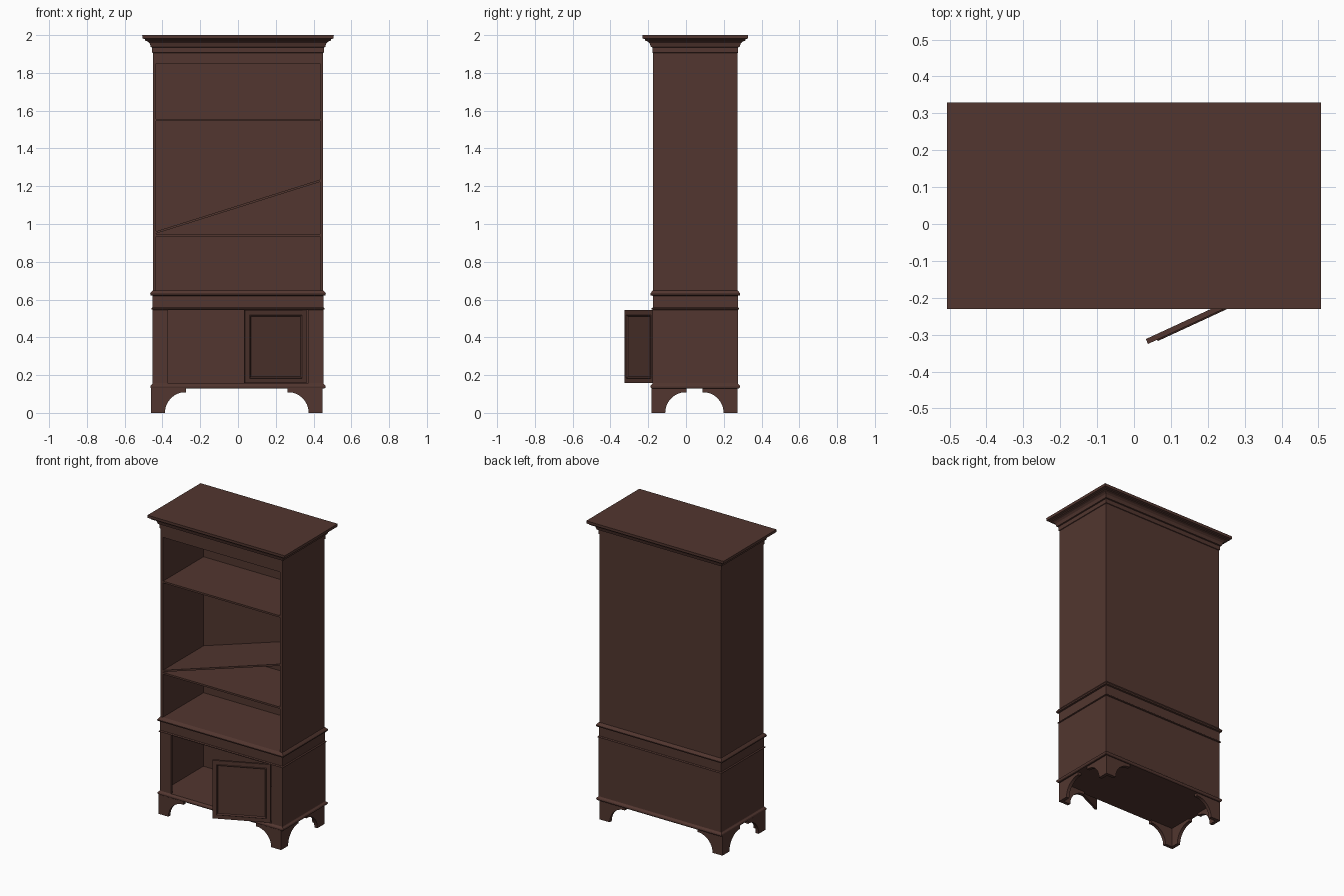
import bpy, bmesh, math
from mathutils import Matrix, Vector

if "Cube" in bpy.data.objects:
    bpy.data.objects.remove(bpy.data.objects["Cube"])

wood = bpy.data.materials.new("dark brown wood")
wood.diffuse_color = (0.085, 0.037, 0.029, 1)
wood.use_nodes = True
wood.node_tree.nodes["Principled BSDF"].inputs["Base Color"].default_value = wood.diffuse_color
CY = 0.049                      # cabinet centre in depth (open door sticks out in front)
HX, HY = 0.45, 0.223            # half size of the upper body


def finish(name, bm):
    bmesh.ops.recalc_face_normals(bm, faces=bm.faces)
    me = bpy.data.meshes.new(name)
    bm.to_mesh(me)
    bm.free()
    me.materials.append(wood)
    ob = bpy.data.objects.new(name, me)
    bpy.context.collection.objects.link(ob)
    return ob


def add_box(bm, x0, x1, y0, y1, z0, z1):
    m = Matrix.Translation(((x0 + x1) / 2, (y0 + y1) / 2, (z0 + z1) / 2)) @ \
        Matrix.Diagonal((x1 - x0, y1 - y0, z1 - z0, 1))
    return bmesh.ops.create_cube(bm, size=1, matrix=m)["verts"]


def box(name, *dims):
    bm = bmesh.new()
    add_box(bm, *dims)
    return finish(name, bm)


def moulding(name, profile):
    """Loft rectangles around the cabinet; profile = (outward offset, z)."""
    bm = bmesh.new()
    rings = [[bm.verts.new((sx * (HX + o), CY + sy * (HY + o), z))
              for sx, sy in ((-1, -1), (1, -1), (1, 1), (-1, 1))] for o, z in profile]
    for a, b in zip(rings, rings[1:]):
        for i in range(4):
            j = (i + 1) % 4
            bm.faces.new((a[i], a[j], b[j], b[i]))
    bm.faces.new(rings[0])
    bm.faces.new(rings[-1])
    return finish(name, bm)


def carcass(prefix, e, z0, z1, wall):
    x, yf, yb = HX + e, CY - HY - e, CY + HY + e
    for s, n in ((-1, "left"), (1, "right")):
        a, b = sorted((s * x, s * (x - wall)))
        box(f"{prefix}_{n}_side", a, b, yf, yb, z0, z1)
    box(f"{prefix}_back", -x + wall, x - wall, yb - wall, yb, z0, z1)
    return yf, yb


# Upper bookcase: sides, back, top rail, shelves
yf, yb = carcass("upper", 0, 0.64, 1.91, 0.016)
box("upper_top_rail", -0.434, 0.434, yf, yf + 0.016, 1.85, 1.91)
for name, z in (("top_shelf", 1.55), ("lower_shelf", 0.94)):
    box(name, -0.434, 0.434, yf + 0.003, yb - 0.016, z - 0.006, z + 0.006)

# Fallen shelf resting at a slant
bm = bmesh.new()
vs = add_box(bm, -0.434, 0.434, yf + 0.003, yb - 0.016, -0.006, 0.006)
for v in vs:
    v.co.z += 1.092 + v.co.x * 0.315
finish("tilted_shelf", bm)

# Lower cupboard: sides, back, face frame stiles, rail block above
yf, yb = carcass("lower", 0.003, 0.14, 0.55, 0.016)
for s, n in ((-1, "left"), (1, "right")):
    a, b = sorted((s * 0.37, s * 0.437))
    box(f"lower_{n}_stile", a, b, yf, yf + 0.016, 0.15, 0.55)
box("waist_rail", -HX - 0.002, HX + 0.002, CY - HY - 0.002, CY + HY + 0.002, 0.55, 0.63)

# Mouldings
moulding("base_moulding", [(0.006, 0.128), (0.012, 0.133), (0.014, 0.14),
                           (0.012, 0.146), (0.005, 0.152), (0.003, 0.155)])
moulding("door_head_moulding", [(0.003, 0.546), (0.008, 0.548), (0.009, 0.553), (0.003, 0.558)])
moulding("waist_moulding", [(0.002, 0.62), (0.013, 0.622), (0.015, 0.63),
                            (0.012, 0.636), (0.004, 0.646), (0, 0.648)])
moulding("crown", [(0, 1.905), (0.004, 1.907), (0.004, 1.935), (0.012, 1.937), (0.014, 1.945),
                   (0.018, 1.957), (0.028, 1.966), (0.042, 1.971), (0.042, 1.978),
                   (0.056, 1.982), (0.057, 2.0)])

# Bracket feet: two curved brackets mitred at each corner
FC = Vector((-0.0065, 0.0445))
FHX, FHY, T = 0.4535, 0.2275, 0.022
outline = [(0, 0), (0.073, 0)]
for i in range(1, 11):
    a = math.radians(82 * i / 10)
    outline.append((0.183 - 0.11 * math.cos(a), 0.11 * math.sin(a)))
outline += [(0.185, 0.109), (0.185, 0.132), (0, 0.132)]
for sx, nx in ((-1, "left"), (1, "right")):
    for sy, ny in ((-1, "front"), (1, "back")):
        bm = bmesh.new()
        for along_x in (True, False):
            loops = []
            for d in (0, T):
                ring = []
                for u, z in outline:
                    u = max(u, d)       # mitre the inner face
                    px, py = (u, d) if along_x else (d, u)
                    ring.append(bm.verts.new((FC.x + sx * (FHX - px), FC.y + sy * (FHY - py), z)))
                loops.append(ring)
            n = len(outline)
            for i in range(n):
                j = (i + 1) % n
                bm.faces.new((loops[0][i], loops[0][j], loops[1][j], loops[1][i]))
            for ring in loops:
                bm.faces.new(ring)
        bmesh.ops.remove_doubles(bm, verts=bm.verts, dist=1e-5)
        finish(f"{ny}_{nx}_foot", bm)

# Door standing open, hinged on the right, with a recessed panel
bm = bmesh.new()
add_box(bm, -0.358, 0, 0, 0.0145, 0.157, 0.545)
bm.normal_update()
front = [f for f in bm.faces if f.normal.y < -0.9]
bmesh.ops.inset_region(bm, faces=front, thickness=0.036)
bmesh.ops.inset_region(bm, faces=front, thickness=0.004, depth=0.004)
bmesh.ops.inset_region(bm, faces=front, thickness=0.009, depth=-0.008)
door = finish("open_door", bm)
door.location = (0.363, -0.175, 0)
door.rotation_euler = (0, 0, math.radians(24.8))
